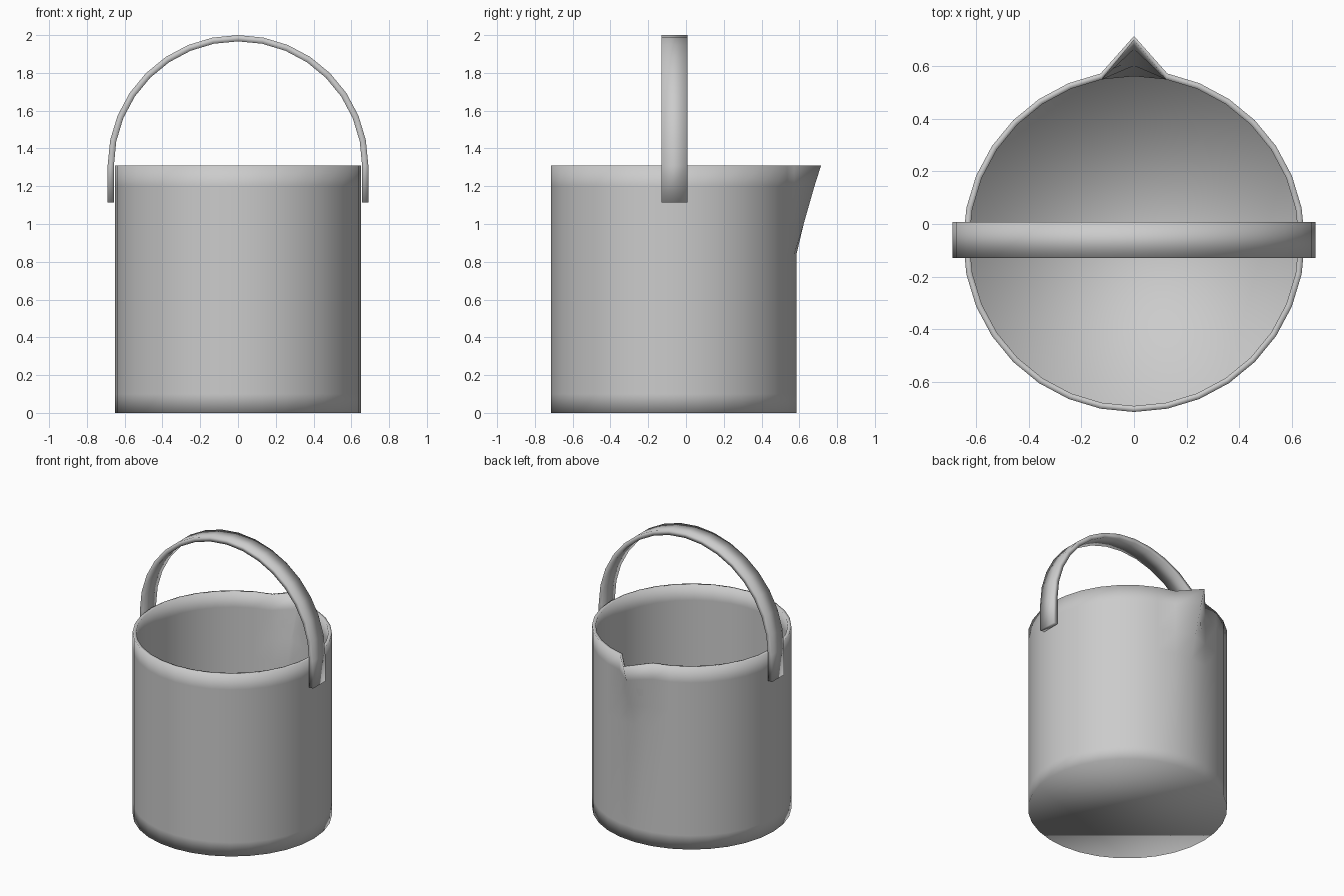
import bpy, bmesh, math

if "Cube" in bpy.data.objects:
    bpy.data.objects.remove(bpy.data.objects["Cube"])

CY = -0.065      # bucket centre in y
SIDES = 32


def finish(bm, name):
    bmesh.ops.recalc_face_normals(bm, faces=bm.faces)
    me = bpy.data.meshes.new(name)
    bm.to_mesh(me)
    bm.free()
    me.polygons.foreach_set("use_smooth", [True] * len(me.polygons))
    ob = bpy.data.objects.new(name, me)
    bpy.context.collection.objects.link(ob)
    return ob


def bridge(bm, a, b, closed=True):
    n = len(a)
    for i in range(n if closed else n - 1):
        j = (i + 1) % n
        bm.faces.new((a[i], a[j], b[j], b[i]))


# Bucket: outer wall up, rim, inner wall down; (radius, height, spout pull)
R, RI = 0.65, 0.627
profile = [(R, 0, 0), (R, 0.1, 0), (R, 0.84, 0), (R, 1.0, 0.038),
           (R, 1.2, 0.095), (R, 1.31, 0.13),
           (RI, 1.31, 0.138), (RI, 1.2, 0.103), (RI, 1.0, 0.04),
           (RI, 0.84, 0), (RI, 0.1, 0), (RI, 0.023, 0)]
bm = bmesh.new()
rings = []
for r, z, pull in profile:
    ring = []
    for i in range(SIDES):
        a = 2 * math.pi * i / SIDES
        rr = r + (pull if i == SIDES // 4 else 0)   # back vertex forms the spout
        ring.append(bm.verts.new((rr * math.cos(a), CY + rr * math.sin(a), z)))
    rings.append(ring)
for a, b in zip(rings, rings[1:]):
    bridge(bm, a, b)
bm.faces.new(rings[0])
bm.faces.new(rings[-1])
finish(bm, "bucket")

# Handle: flat strap swept over a half circle with straight ends
HZ, RO, RN, Y0, Y1, END = 1.31, 0.69, 0.657, -0.13, 0.007, 1.115
STEPS = 16
path = [(0.0, END)] + [(math.pi * i / STEPS, HZ) for i in range(STEPS + 1)] + [(math.pi, END)]
bm = bmesh.new()
sections = []
for a, z in path:
    sections.append([bm.verts.new((r * math.cos(a), y, z + r * math.sin(a)))
                     for r, y in ((RO, Y0), (RO, Y1), (RN, Y1), (RN, Y0))])
for a, b in zip(sections, sections[1:]):
    bridge(bm, a, b)
bm.faces.new(sections[0])
bm.faces.new(sections[-1])
finish(bm, "handle")
